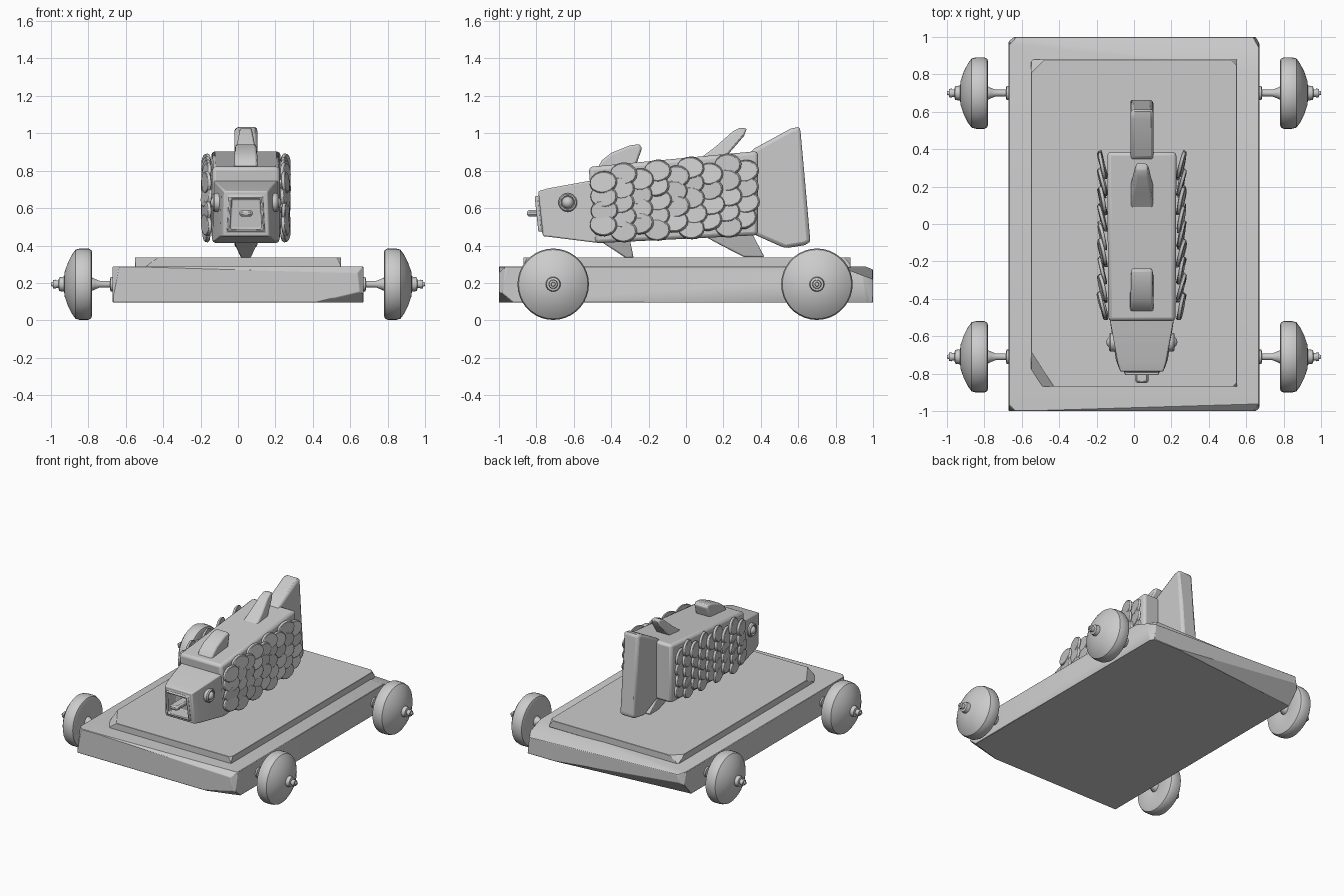
import bpy, bmesh, math, random
from mathutils import Vector, Matrix

if "Cube" in bpy.data.objects:
    bpy.data.objects.remove(bpy.data.objects["Cube"])

random.seed(4)
CX = 0.042  # the fish sits slightly off centre


def finish(name, bm, bevel=0.0, segs=2, smooth=True):
    bmesh.ops.recalc_face_normals(bm, faces=bm.faces)
    me = bpy.data.meshes.new(name)
    bm.to_mesh(me)
    bm.free()
    ob = bpy.data.objects.new(name, me)
    bpy.context.collection.objects.link(ob)
    if bevel:
        m = ob.modifiers.new("Bevel", 'BEVEL')
        m.width, m.segments, m.limit_method = bevel, segs, 'ANGLE'
        m.angle_limit = math.radians(25)
    if smooth:
        bpy.ops.object.select_all(action='DESELECT')
        ob.select_set(True)
        bpy.context.view_layer.objects.active = ob
        bpy.ops.object.shade_smooth_by_angle(angle=math.radians(35))
    return ob


def board(name, lo, hi, chips, bevel):
    """Box with corners and edges sliced off by planes (point, outward normal)."""
    bm = bmesh.new()
    bmesh.ops.create_cube(bm, size=1)
    lo, hi = Vector(lo), Vector(hi)
    for v in bm.verts:
        v.co = (lo + hi) / 2 + v.co * (hi - lo)
    for co, no in chips:
        r = bmesh.ops.bisect_plane(bm, geom=bm.verts[:] + bm.edges[:] + bm.faces[:],
                                   plane_co=co, plane_no=no, clear_outer=True)
        edges = [e for e in r['geom_cut'] if isinstance(e, bmesh.types.BMEdge)]
        if edges:
            bmesh.ops.contextual_create(bm, geom=edges)
    return finish(name, bm, bevel, 1)


def loft(sections):
    """Four-sided loft; section = (y top, y bottom, half top, half bottom, z0, z1)."""
    bm = bmesh.new()
    rings = []
    for yt, yb, ht, hb, z0, z1 in sections:
        rings.append([bm.verts.new(p) for p in ((CX - hb, yb, z0), (CX + hb, yb, z0),
                                                (CX + ht, yt, z1), (CX - ht, yt, z1))])
    for a, b in zip(rings, rings[1:]):
        for i in range(4):
            j = (i + 1) % 4
            bm.faces.new((a[i], a[j], b[j], b[i]))
    front = bm.faces.new(rings[0])
    bm.faces.new(rings[-1][::-1])
    bmesh.ops.recalc_face_normals(bm, faces=bm.faces)
    return bm, front


def fin(name, pts, bevel):
    """Side profile of (y, z, half thickness) points."""
    bm = bmesh.new()
    a = [bm.verts.new((CX - h, y, z)) for y, z, h in pts]
    b = [bm.verts.new((CX + h, y, z)) for y, z, h in pts]
    n = len(pts)
    bm.faces.new(a)
    bm.faces.new(b[::-1])
    for i in range(n):
        bm.faces.new((a[i], b[i], b[(i + 1) % n], a[(i + 1) % n]))
    bmesh.ops.triangulate(bm, faces=[f for f in bm.faces if len(f.verts) == 4])
    return finish(name, bm, bevel, 2)


def lathe(name, profile, side, y, z, steps=36):
    """Turn an (x, radius) profile around the wheel axis."""
    bm = bmesh.new()
    vs = [bm.verts.new((side * x, y, z + r)) for x, r in profile]
    es = [bm.edges.new(p) for p in zip(vs, vs[1:])]
    bmesh.ops.spin(bm, geom=vs + es, cent=(0, y, z), axis=(1, 0, 0),
                   angle=2 * math.pi, steps=steps)
    bmesh.ops.remove_doubles(bm, verts=bm.verts, dist=0.0005)
    return finish(name, bm)


# Cart boards with worn corners
board("lower_board", (-0.67, -1, 0.095), (0.67, 1, 0.288), [
    ((0, 0.89, 0.288), (0.04, 0.38, 1)),
    ((0.42, -1, 0.095), (0.3, -1, -1.2)),
    ((0.67, 0.95, 0.2), (1, 0.6, 0.1)),
    ((0.67, -0.975, 0.2), (1, -1, 0.15)),
    ((-0.67, -0.985, 0.2), (-1, -1, 0.2)),
    ((-0.67, 0.975, 0.2), (-1, 1, 0.2)),
    ((0, -0.985, 0.288), (0.03, -1, 1)),
    ((0.2, 1, 0.12), (-0.1, 1, -0.9)),
], 0.004)
board("upper_board", (-0.55, -0.87, 0.28), (0.55, 0.88, 0.337), [
    ((-0.43, -0.87, 0.337), (-1, -0.65, 1.2)),
    ((0.55, -0.85, 0.337), (1, -1, 0.5)),
    ((-0.55, 0.81, 0.337), (-1, 1, 1.2)),
    ((0.55, 0.85, 0.337), (1, 1, 0.8)),
], 0.003)

# Wheels and axle ends
WHEEL = [(0.80, 0), (0.785, 0.04), (0.78, 0.10), (0.78, 0.168), (0.785, 0.183), (0.80, 0.191),
         (0.845, 0.191), (0.868, 0.185), (0.888, 0.158), (0.91, 0.115), (0.927, 0.065), (0.934, 0)]
AXLE = [(0.60, 0), (0.60, 0.018), (0.66, 0.018), (0.662, 0.038), (0.682, 0.038), (0.685, 0.018),
        (0.74, 0.018), (0.765, 0.028), (0.79, 0.04), (0.935, 0.04), (0.957, 0.036), (0.96, 0.02),
        (0.972, 0.02), (0.974, 0.024), (0.988, 0.022), (0.99, 0.012), (1.0, 0.01), (1.0, 0)]
for side, sn in ((1, "right"), (-1, "left")):
    for y, yn in ((-0.71, "front"), (0.70, "back")):
        lathe(f"wheel_{yn}_{sn}", WHEEL, side, y, 0.193)
        lathe(f"axle_{yn}_{sn}", AXLE, side, y, 0.193, 16)

# Fish body
bm, _ = loft([(-0.52, -0.49, 0.18, 0.18, 0.412, 0.82), (0.385, 0.385, 0.185, 0.185, 0.455, 0.905)])
finish("fish_body", bm, 0.02)

# Head with a square open mouth
bm, front = loft([(-0.79, -0.765, 0.115, 0.125, 0.45, 0.69), (-0.74, -0.72, 0.13, 0.14, 0.445, 0.705),
                  (-0.48, -0.48, 0.176, 0.176, 0.415, 0.752)])
bmesh.ops.inset_individual(bm, faces=[front], thickness=0.035)
for depth, inset in ((0.022, 0.022), (-0.10, 0)):
    r = bmesh.ops.extrude_discrete_faces(bm, faces=[front])
    front = r['faces'][0]
    bmesh.ops.translate(bm, verts=front.verts[:], vec=(0, -depth, 0))
    if inset:
        bmesh.ops.inset_individual(bm, faces=[front], thickness=inset)
finish("fish_head", bm, 0.008)

# Tongue
board("tongue", (CX - 0.035, -0.85, 0.555), (CX + 0.035, -0.68, 0.59), [], 0.01)

# Eyes: ring plus ball
for s, sn in ((1, "right"), (-1, "left")):
    bm = bmesh.new()
    ex = CX + s * 0.155
    prof = [(-0.03, 0.050), (0.012, 0.050), (0.02, 0.044), (0.02, 0.037), (0.008, 0.034), (0.008, 0)]
    lathe(f"eye_ring_{sn}", [(s * ex + a, r) for a, r in prof], s, -0.632, 0.63, 24)
    bmesh.ops.create_uvsphere(bm, u_segments=20, v_segments=12, radius=0.032,
                              matrix=Matrix.Translation((ex + s * 0.003, -0.632, 0.63)))
    finish(f"eye_{sn}", bm)

# Overlapping scales on both flanks
for s, sn in ((1, "right"), (-1, "left")):
    bm = bmesh.new()
    for c in range(9):
        y = -0.435 + c * 0.0935
        t = (y + 0.5) / 0.88
        z0, z1 = 0.415 + 0.04 * t, 0.825 + 0.075 * t
        rows = 5 if c % 2 else 4
        for r in range(rows):
            f = (r + 0.5) / 4 - (0.125 if rows == 5 else 0)
            z = z0 + 0.055 + (z1 - z0 - 0.11) * f
            tilt = math.radians(13 + random.uniform(-4, 4))
            mat = (Matrix.Translation((CX + s * 0.212, y + random.uniform(-.01, .01), z))
                   @ Matrix.Rotation(-s * tilt, 4, 'Z')
                   @ Matrix.Rotation(s * random.uniform(-8, 3) * math.pi / 180, 4, 'Y')
                   @ Matrix.Rotation(random.uniform(-.15, .15), 4, 'X')
                   @ Matrix.Rotation(math.pi / 2, 4, 'Y')
                   @ Matrix.Diagonal((0.062, 0.076, 1, 1)))
            # shallow coin with a narrower outer rim
            bmesh.ops.create_cone(bm, cap_ends=True, segments=18, radius1=1 if s > 0 else 0.9,
                                  radius2=0.9 if s > 0 else 1, depth=0.02, matrix=mat)
    finish(f"scales_{sn}", bm, 0.003, 1)

# Fins and tail
fin("tail_fin", [(0.34, 0.905, 0.062), (0.56, 1.025, 0.062), (0.61, 1.035, 0.062), (0.635, 0.76, 0.062),
                 (0.665, 0.42, 0.062), (0.635, 0.402, 0.062), (0.53, 0.385, 0.062),
                 (0.34, 0.47, 0.062)], 0.02)
fin("front_top_fin", [(-0.48, 0.80, 0.063), (-0.45, 0.855, 0.063), (-0.40, 0.895, 0.06),
                      (-0.30, 0.935, 0.058), (-0.25, 0.942, 0.056), (-0.235, 0.92, 0.056),
                      (-0.27, 0.82, 0.063)], 0.012)
fin("rear_top_fin", [(0.06, 0.855, 0.063), (0.16, 0.93, 0.05), (0.25, 1.01, 0.035), (0.29, 1.03, 0.03),
                     (0.325, 1.025, 0.03), (0.31, 0.985, 0.035), (0.21, 0.87, 0.063)], 0.01)
fin("front_lower_fin", [(-0.47, 0.43, 0.062), (-0.40, 0.385, 0.05), (-0.32, 0.332, 0.025),
                        (-0.28, 0.335, 0.025), (-0.30, 0.43, 0.062)], 0.008)
fin("rear_lower_fin", [(0.08, 0.46, 0.062), (0.18, 0.405, 0.05), (0.31, 0.338, 0.025),
                       (0.42, 0.338, 0.025), (0.35, 0.47, 0.062)], 0.008)
